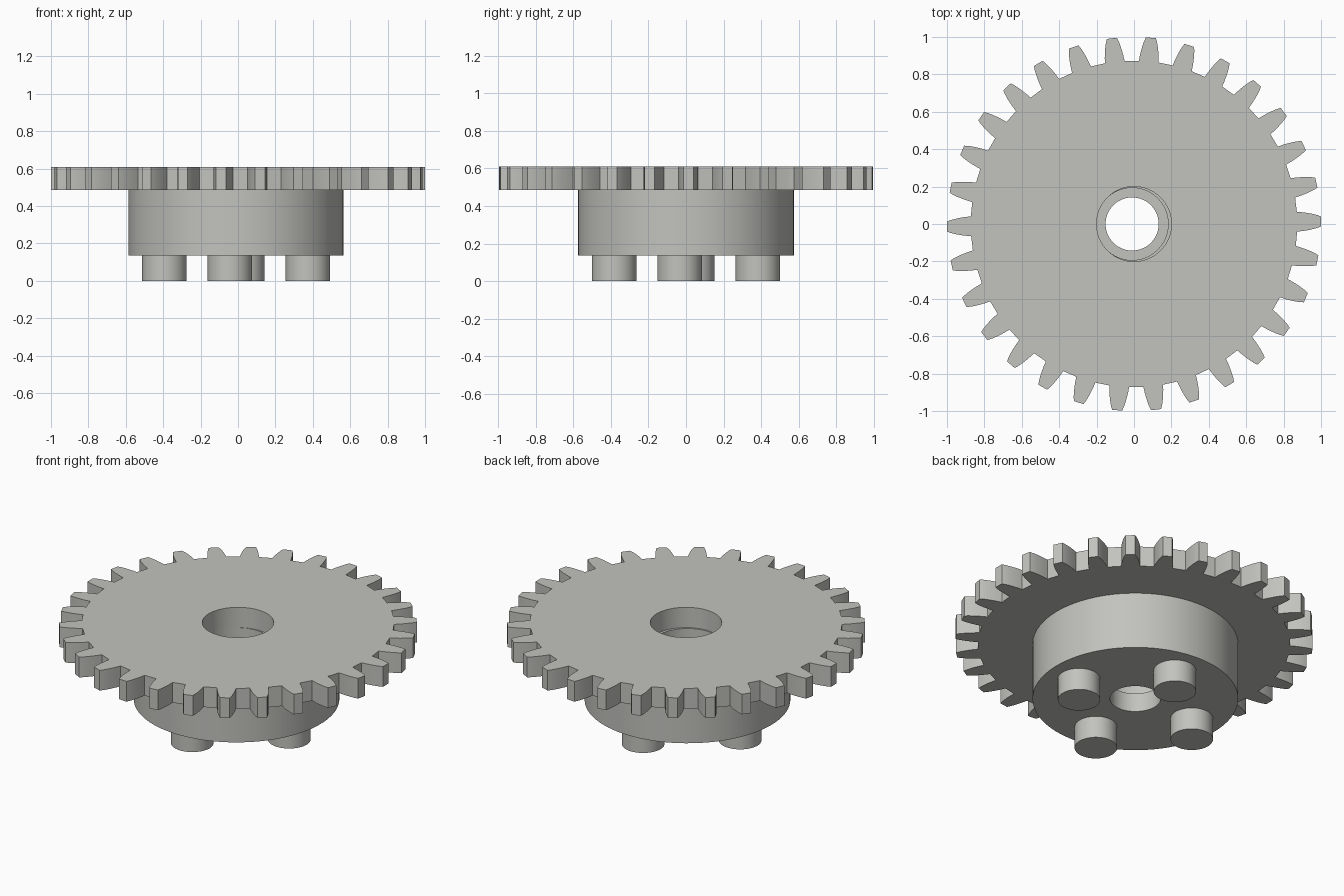
import bpy, bmesh, math

if "Cube" in bpy.data.objects:
    bpy.data.objects.remove(bpy.data.objects["Cube"])

GREY = bpy.data.materials.new("light_grey_plastic")
GREY.diffuse_color = (0.54, 0.54, 0.515, 1.0)
GREY.use_nodes = True
GREY.node_tree.nodes["Principled BSDF"].inputs["Base Color"].default_value = GREY.diffuse_color

HUB_X = -0.01          # hub, bore and pegs share this axis
GEAR_Z, TOP_Z, HUB_Z = 0.485, 0.61, 0.135


def ring_solid(name, rings, location=(0, 0, 0)):
    """Join equal-length point loops, the last back to the first."""
    bm = bmesh.new()
    loops = [[bm.verts.new(p) for p in ring] for ring in rings]
    n = len(loops[0])
    for k, a in enumerate(loops):
        b = loops[(k + 1) % len(loops)]
        for i in range(n):
            j = (i + 1) % n
            bm.faces.new((a[i], a[j], b[j], b[i]))
    bmesh.ops.recalc_face_normals(bm, faces=bm.faces)
    mesh = bpy.data.meshes.new(name)
    bm.to_mesh(mesh)
    bm.free()
    obj = bpy.data.objects.new(name, mesh)
    bpy.context.collection.objects.link(obj)
    obj.location = location
    finish(obj)
    return obj


def finish(obj):
    obj.data.materials.append(GREY)
    bpy.ops.object.select_all(action='DESELECT')
    obj.select_set(True)
    bpy.context.view_layer.objects.active = obj
    bpy.ops.object.shade_smooth_by_angle(angle=math.radians(28))


def circle(r, z, n=96):
    return [(r * math.cos(math.tau * i / n), r * math.sin(math.tau * i / n), z)
            for i in range(n)]


# Gear wheel: one tooth flank (radius, half width), mirrored and repeated
TEETH, PHASE, BORE = 30, math.radians(0.8), 0.2
flank = [(0.873, 0.053), (0.90, 0.0505), (0.93, 0.046), (0.955, 0.041),
         (0.98, 0.0345), (1.0, 0.027)]
tooth = [(r, -w / r) for r, w in flank] + [(r, w / r) for r, w in reversed(flank)]
outline = [(r, PHASE + math.tau * t / TEETH + a) for t in range(TEETH) for r, a in tooth]


def polar(points, z):
    return [(r * math.cos(a), r * math.sin(a), z) for r, a in points]


bore = [(BORE, a) for _, a in outline]
ring_solid("gear_wheel", [polar(outline, GEAR_Z), polar(outline, TOP_Z),
                          polar(bore, TOP_Z), polar(bore, GEAR_Z)])

# Hub: turned profile with a wide bore above and a narrow hole below
hub = [(0.142, HUB_Z), (0.575, HUB_Z), (0.575, GEAR_Z),
       (0.193, GEAR_Z), (0.193, 0.25), (0.142, 0.25)]
ring_solid("hub", [circle(r, z) for r, z in hub], (HUB_X, 0, 0))

# Four drive pegs under the hub
for k in range(4):
    a = math.radians(-5 + 90 * k)
    bpy.ops.mesh.primitive_cylinder_add(
        vertices=48, radius=0.119, depth=HUB_Z + 0.01,
        location=(HUB_X + 0.385 * math.cos(a), 0.385 * math.sin(a), (HUB_Z + 0.01) / 2))
    peg = bpy.context.object
    peg.name = f"drive_peg_{k + 1}"
    finish(peg)
